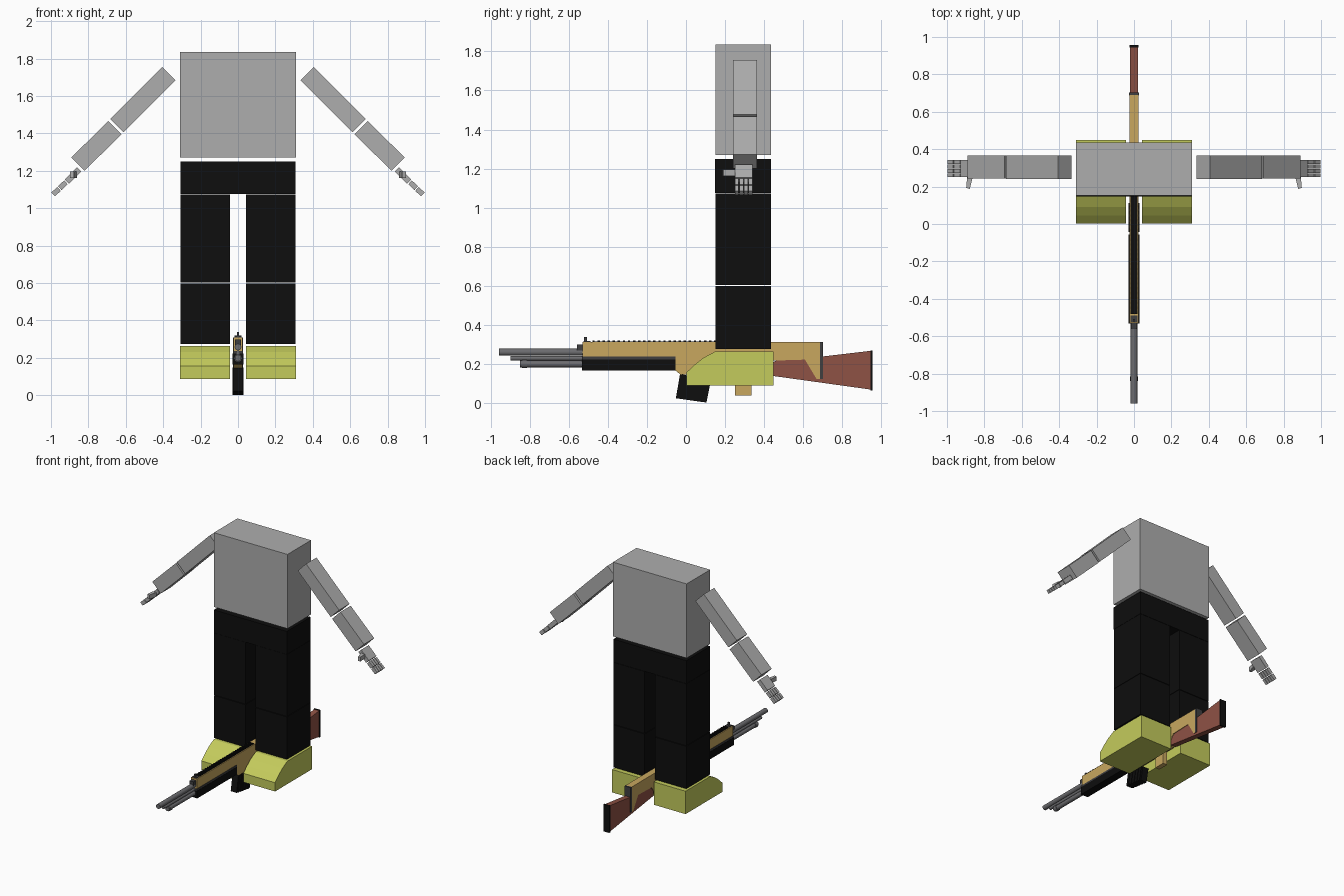
import bpy, bmesh, math
from mathutils import Vector

if "Cube" in bpy.data.objects:
    bpy.data.objects.remove(bpy.data.objects["Cube"])


def srgb(r, g, b):
    lin = [((c / 255 + 0.055) / 1.055) ** 2.4 if c > 10 else c / 255 / 12.92 for c in (r, g, b)]
    return (*lin, 1)


def material(name, *rgb):
    m = bpy.data.materials.new(name)
    m.diffuse_color = srgb(*rgb)
    m.use_nodes = True
    m.node_tree.nodes["Principled BSDF"].inputs["Base Color"].default_value = m.diffuse_color
    return m


GREY = material("stone grey", 174, 174, 174)
BLACK = material("black", 14, 14, 14)
LIME = material("yellow green", 196, 203, 92)
TAN = material("tan", 200, 167, 95)
BROWN = material("red brown", 143, 82, 69)
STEEL = material("steel grey", 108, 108, 111)
DARK = material("dark grey", 62, 62, 64)


def finish(name, bm, mat):
    bmesh.ops.recalc_face_normals(bm, faces=bm.faces)
    me = bpy.data.meshes.new(name)
    bm.to_mesh(me)
    bm.free()
    me.materials.append(mat)
    ob = bpy.data.objects.new(name, me)
    bpy.context.collection.objects.link(ob)
    return ob


def add_prism(bm, pts, lo, hi, axis):
    """Extrude a flat outline along the given axis from lo to hi."""
    def place(p, d):
        q = list(p)
        q.insert(axis, d)
        return bm.verts.new(q)
    f = bm.faces.new([place(p, lo) for p in pts])
    new = bmesh.ops.extrude_face_region(bm, geom=[f])["geom"]
    step = Vector((0, 0, 0))
    step[axis] = hi - lo
    bmesh.ops.translate(bm, vec=step, verts=[v for v in new if isinstance(v, bmesh.types.BMVert)])


def prism(name, pts, lo, hi, axis, mat):
    bm = bmesh.new()
    add_prism(bm, pts, lo, hi, axis)
    return finish(name, bm, mat)


def boxes(name, items, mat):
    """One object from boxes given as (x0, x1, y0, y1, z0, z1)."""
    bm = bmesh.new()
    for x0, x1, y0, y1, z0, z1 in items:
        add_prism(bm, [(x0, y0), (x1, y0), (x1, y1), (x0, y1)], z0, z1, 2)
    return finish(name, bm, mat)


def limb_outline(p0, p1, thick, s):
    """Rectangle in the xz plane around the line p0-p1, mirrored by s."""
    a, b = Vector(p0), Vector(p1)
    d = (b - a).normalized()
    n = Vector((-d.y, d.x)) * thick / 2
    return [(s * v.x, v.y) for v in (a + n, b + n, b - n, a - n)]


def tube(name, y0, y1, z, r, mat, sides=16):
    ring = [(r * math.cos(2 * math.pi * i / sides), z + r * math.sin(2 * math.pi * i / sides))
            for i in range(sides)]
    ob = prism(name, ring, y0, y1, 1, mat)
    for p in ob.data.polygons:
        p.use_smooth = len(p.vertices) == 4
    return ob


# Body
boxes("torso", [(-.31, .31, .152, .435, 1.27, 1.835)], GREY)
boxes("hips", [(-.307, .307, .148, .435, 1.075, 1.25)], BLACK)

shoe = [(.003, .088), (.003, .155), (.045, .195), (.09, .23), (.15, .262), (.448, .262), (.448, .088)]
for side, s in (("right", 1), ("left", -1)):
    def span(a, b):
        return (a, b) if s > 0 else (-b, -a)
    leg = span(.043, .307)
    boxes(side + "_upper_leg", [(*leg, .15, .435, .602, 1.073)], BLACK)
    boxes(side + "_lower_leg", [(*leg, .15, .435, .275, .598)], BLACK)
    prism(side + "_shoe", shoe, *span(.043, .31), 0, LIME)

    # Arms slope outward at 45 degrees
    prism(side + "_upper_arm", limb_outline((.37, 1.72), (.648, 1.442), .1, s), .24, .365, 1, GREY)
    prism(side + "_forearm", limb_outline((.658, 1.43), (.856, 1.236), .1, s), .242, .365, 1, GREY)
    prism(side + "_palm", limb_outline((.85, 1.208), (.915, 1.143), .032, s), .25, .342, 1, GREY)
    prism(side + "_thumb", [(s * .862, .252), (s * .892, .252), (s * .897, .193), (s * .878, .188)],
          1.162, 1.195, 2, GREY)
    bm = bmesh.new()
    for i in range(4):
        y = .25 + i * .0237
        for p0, p1 in (((.920, 1.138), (.953, 1.107)), ((.957, 1.103), (.988, 1.074))):
            add_prism(bm, limb_outline(p0, p1, .028, s), y, y + .02, 1)
    finish(side + "_fingers", bm, GREY)

# Rifle body and stock
receiver = [(-.53, .31), (.69, .31), (.69, .12), (.67, .12), (.61, .22), (.45, .215),
            (.40, .145), (-.03, .145), (-.055, .165), (-.055, .235), (-.53, .235)]
prism("rifle_receiver", receiver, -.025, .025, 0, TAN)
stock = [(.42, .19), (.47, .22), (.61, .222), (.69, .235), (.945, .265), (.945, .067), (.42, .14)]
prism("rifle_stock", stock, -.021, .021, 0, BROWN)
boxes("butt_plate", [(-.024, .024, .945, .957, .062, .268)], BLACK)
boxes("receiver_end_plate", [(-.026, .026, .688, .702, .12, .31)], DARK)
boxes("rifle_grip", [(-.018, .018, .25, .335, .035, .15)], TAN)

# Forend
boxes("forend", [(-.03, .03, -.533, -.055, .165, .222)], BLACK)
boxes("forend_rim", [(-.028, .028, -.533, -.055, .222, .236)], DARK)

# Serrated top rail
rail = [(-.018, .018, -.48, .17, .309, .313)]
rail += [(-.018, .018, -.48 + i * .026, -.468 + i * .026, .313, .319) for i in range(25)]
boxes("top_rail", rail, BLACK)

# Barrels and sight
tube("main_barrel", -.96, -.5, .258, .018, STEEL)
tube("cleaning_rod", -.90, -.5, .227, .012, STEEL)
tube("magazine_tube", -.85, -.5, .198, .017, STEEL)
tube("tube_collar", -.84, -.815, .198, .021, STEEL)
boxes("barrel_block", [(-.016, .016, -.56, -.53, .265, .298)], DARK)
boxes("front_sight", [(-.006, .006, -.522, -.508, .31, .337),
                      (-.018, .018, -.525, -.49, .309, .316)], DARK)

# Tilted magazine with ribs on both sides
top = [Vector((-.03, .15)), Vector((.125, .10))]
low = [Vector((-.052, .022)), Vector((.105, .0))]
prism("magazine", [low[0], low[1], top[1], top[0]], -.025, .025, 0, BLACK)
bm = bmesh.new()
for i in range(5):
    t0, t1 = .06 + i * .19, .16 + i * .19
    quad = [low[0].lerp(low[1], t0), low[0].lerp(low[1], t1),
            top[0].lerp(top[1], t1), top[0].lerp(top[1], t0)]
    add_prism(bm, quad, -.029, .029, 0)
finish("magazine_ribs", bm, BLACK)
